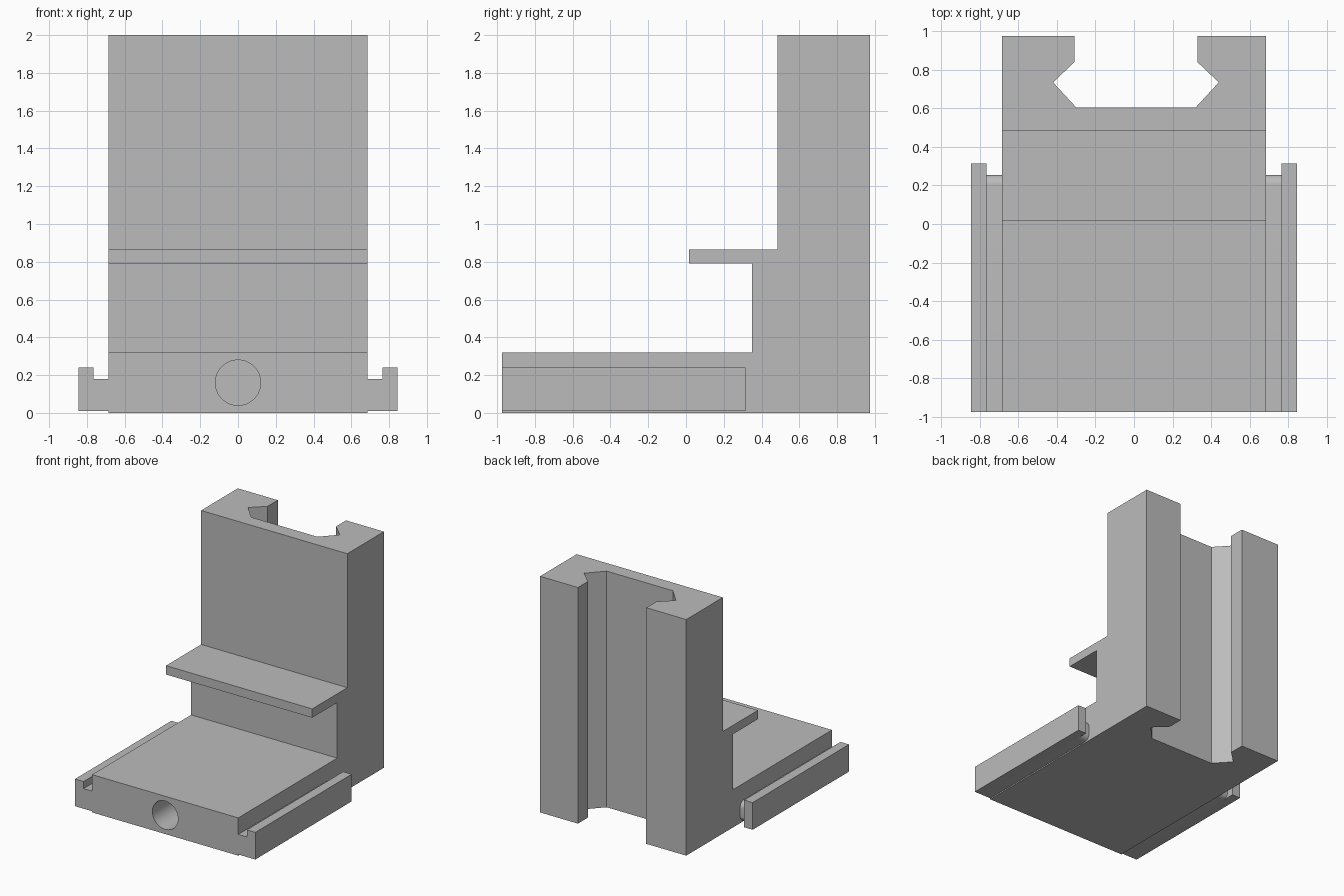
import bpy, bmesh, math
from mathutils import Vector

old = bpy.data.objects.get("Cube")
if old:
    bpy.data.objects.remove(old, do_unlink=True)

GREY = (0.5, 0.5, 0.5, 1.0)
metal = bpy.data.materials.new("plain grey")
metal.use_nodes = True
metal.diffuse_color = GREY
metal.node_tree.nodes["Principled BSDF"].inputs["Base Color"].default_value = GREY


def prism(name, outline, axis, start, end):
    """Extrude a closed outline along x, y or z."""
    def place(a, b):
        return {"x": (start, a, b), "y": (a, start, b), "z": (a, b, start)}[axis]
    step = Vector([(end - start) * (axis == k) for k in "xyz"])
    bm = bmesh.new()
    face = bm.faces.new([bm.verts.new(place(a, b)) for a, b in outline])
    grown = bmesh.ops.extrude_face_region(bm, geom=[face], use_keep_orig=True)
    moved = [v for v in grown["geom"] if isinstance(v, bmesh.types.BMVert)]
    bmesh.ops.translate(bm, verts=moved, vec=step)
    bmesh.ops.recalc_face_normals(bm, faces=bm.faces)
    mesh = bpy.data.meshes.new(name)
    bm.to_mesh(mesh)
    bm.free()
    mesh.materials.append(metal)
    obj = bpy.data.objects.new(name, mesh)
    bpy.context.collection.objects.link(obj)
    return obj


def arc(cx, cz, r, first, last, n):
    angles = [math.radians(first + (last - first) * i / n) for i in range(n + 1)]
    return [(cx + r * math.cos(t), cz + r * math.sin(t)) for t in angles]


def activate(obj):
    bpy.ops.object.select_all(action="DESELECT")
    obj.select_set(True)
    bpy.context.view_layer.objects.active = obj


def cut(obj, cutter):
    cutter.hide_render = True
    mod = obj.modifiers.new("cut", "BOOLEAN")
    mod.operation = "DIFFERENCE"
    mod.solver = "EXACT"
    mod.object = cutter
    activate(obj)
    bpy.ops.object.modifier_apply(modifier=mod.name)
    bpy.data.objects.remove(cutter, do_unlink=True)


def smooth(obj):
    activate(obj)
    bpy.ops.object.shade_smooth_by_angle(angle=math.radians(30))


FRONT, BACK, HALF = -0.975, 0.975, 0.685

# Body: base block, upright and thin shelf in one side profile
body = prism("body", [
    (FRONT, 0), (BACK, 0), (BACK, 2), (0.485, 2), (0.485, 0.865),
    (0.015, 0.865), (0.015, 0.79), (0.35, 0.79), (0.35, 0.32), (FRONT, 0.32),
], "x", -HALF, HALF)

# Dovetail channel down the back
half_channel = [(0.32, 1.1), (0.32, 0.84), (0.43, 0.735), (0.31, 0.605)]
channel = half_channel + [(-x, y) for x, y in reversed(half_channel)]
cut(body, prism("channel_cutter", [(x + 0.01, y) for x, y in channel], "z", -0.1, 2.1))

# Blind round hole in the front
cut(body, prism("hole_cutter", arc(0, 0.16, 0.12, 0, 360, 48)[:-1], "y", FRONT - 0.1, 0.1))
smooth(body)

# Side rails: low web with a rounded rear end, and a taller outer lip
LOW, WEB_TOP, WEB_END, R = 0.01, 0.18, 0.255, 0.05
web_outline = ([(FRONT, WEB_TOP), (FRONT, LOW)]
               + arc(WEB_END - R, LOW + R, R, -90, 0, 8)
               + arc(WEB_END - R, WEB_TOP - R, R, 0, 90, 8))
lip_outline = [(FRONT, LOW), (0.315, LOW), (0.315, 0.24), (FRONT, 0.24)]
for side, s in (("left", 1), ("right", -1)):
    smooth(prism(side + "_rail_web", web_outline, "x", s * HALF, s * 0.765))
    prism(side + "_rail_lip", lip_outline, "x", s * 0.765, s * 0.845)
